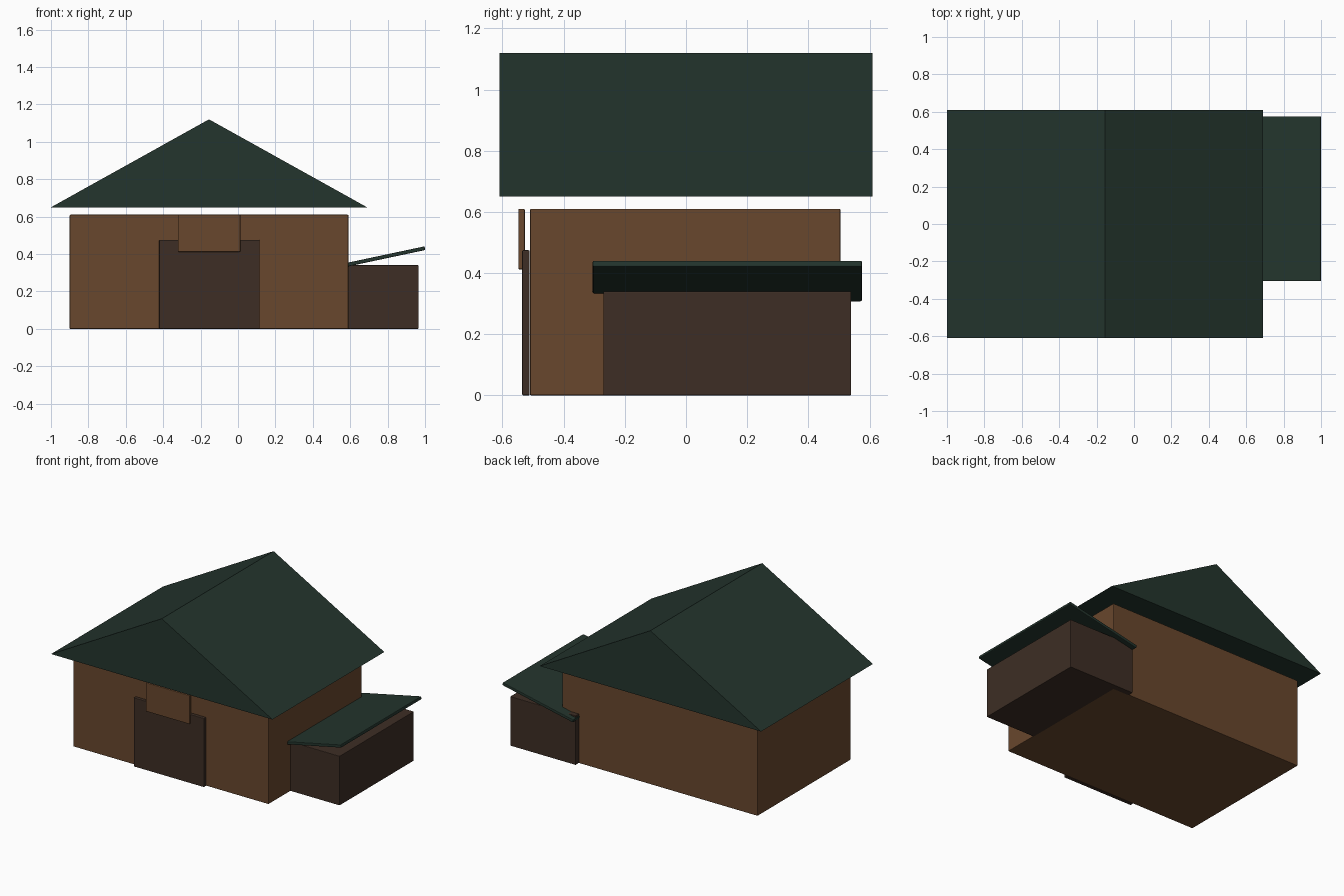
import bpy
import bmesh
import math

old = bpy.data.objects.get("Cube")
if old:
    bpy.data.objects.remove(old, do_unlink=True)


def material(name, rgb):
    mat = bpy.data.materials.new(name)
    mat.use_nodes = True
    colour = (*rgb, 1)
    mat.diffuse_color = colour
    mat.node_tree.nodes["Principled BSDF"].inputs["Base Color"].default_value = colour
    return mat


wood = material("warm brown wood", (0.14, 0.063, 0.026))
dark_wood = material("dark brown wood", (0.047, 0.027, 0.018))
green = material("dark green roofing", (0.017, 0.035, 0.026))


def add_object(name, bm, mat):
    bmesh.ops.recalc_face_normals(bm, faces=bm.faces)
    mesh = bpy.data.meshes.new(name)
    bm.to_mesh(mesh)
    bm.free()
    mesh.materials.append(mat)
    obj = bpy.data.objects.new(name, mesh)
    bpy.context.collection.objects.link(obj)
    return obj


def box(name, xs, ys, zs, mat, bevel=0.004, tilt=0):
    """Box from its x, y and z ranges, with softened edges, tilted about y."""
    ranges = (xs, ys, zs)
    bm = bmesh.new()
    bmesh.ops.create_cube(bm, size=1)
    bmesh.ops.scale(bm, vec=[b - a for a, b in ranges], verts=bm.verts)
    obj = add_object(name, bm, mat)
    obj.location = [(a + b) / 2 for a, b in ranges]
    obj.rotation_euler.y = tilt
    mod = obj.modifiers.new("soft edges", "BEVEL")
    mod.width = bevel
    mod.segments = 2
    return obj


def prism(name, profile, depth, mat):
    """Extrude an x-z profile along y, centred on y = 0."""
    bm = bmesh.new()
    face = bm.faces.new([bm.verts.new((x, -depth / 2, z)) for x, z in profile])
    new = bmesh.ops.extrude_face_region(bm, geom=[face])["geom"]
    verts = [v for v in new if isinstance(v, bmesh.types.BMVert)]
    bmesh.ops.translate(bm, vec=(0, depth, 0), verts=verts)
    if len(bm.faces) < len(profile) + 2:
        bm.faces.new([v for v in bm.verts if v.co.y < 0])
    return add_object(name, bm, mat)


# Main building
box("main_walls", (-0.9, 0.59), (-0.51, 0.505), (0, 0.61), wood)
prism("main_roof", [(-1, 0.65), (0.69, 0.65), (-0.155, 1.12)], 1.22, green)

# Entrance
box("front_door", (-0.422, 0.115), (-0.536, -0.511), (0, 0.475), dark_wood)
box("door_sign_board", (-0.322, 0.013), (-0.548, -0.527), (0.412, 0.61), wood)

# Side shed with its sloping roof
box("side_shed", (0.465, 0.965), (-0.27, 0.54), (0, 0.34), dark_wood, 0.003)
box("shed_roof", (0.455, 1.005), (-0.305, 0.575), (0.364, 0.384), green,
    tilt=-math.radians(12))
